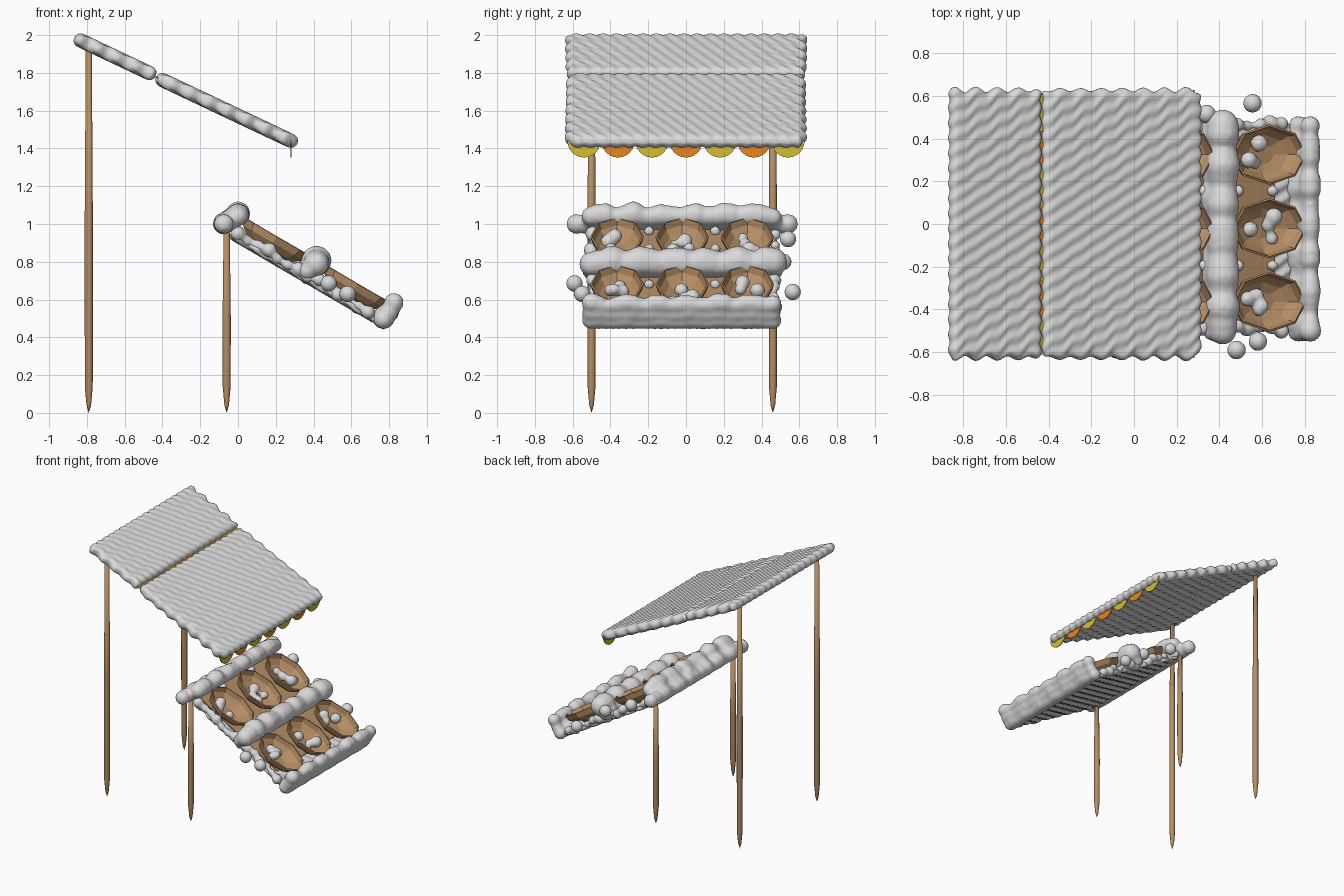
import bpy, bmesh, math, random
from mathutils import Matrix, Vector

random.seed(4)
if "Cube" in bpy.data.objects:
    bpy.data.objects.remove(bpy.data.objects["Cube"])


def material(name, rgb):
    m = bpy.data.materials.new(name)
    m.use_nodes = True
    m.diffuse_color = (*rgb, 1)
    m.node_tree.nodes["Principled BSDF"].inputs["Base Color"].default_value = (*rgb, 1)
    return m


GREY = material("pale grey", (0.7, 0.7, 0.7))
WOOD = material("tan wood", (0.47, 0.27, 0.13))
YELLOW = material("yellow cloth", (0.66, 0.52, 0.03))
ORANGE = material("orange cloth", (0.8, 0.24, 0.01))


def make(name, bm, mat, smooth=False):
    mesh = bpy.data.meshes.new(name)
    bm.to_mesh(mesh)
    bm.free()
    for p in mesh.polygons:
        p.use_smooth = smooth
    mesh.materials.append(mat)
    ob = bpy.data.objects.new(name, mesh)
    bpy.context.scene.collection.objects.link(ob)
    return ob


def remesh(ob, size, smoothing):
    r = ob.modifiers.new("merge", "REMESH")
    r.mode = "VOXEL"
    r.voxel_size = size
    r.use_smooth_shade = True
    s = ob.modifiers.new("soften", "SMOOTH")
    s.iterations = smoothing


def box(size, centre=(0, 0, 0)):
    bm = bmesh.new()
    bmesh.ops.create_cube(bm, size=1, matrix=Matrix.Translation(centre) @ Matrix.Diagonal((*size, 1)))
    return bm


def lumps(name, balls):
    """Melt a list of (centre, radius) balls into one soft body."""
    bm = bmesh.new()
    for c, r in balls:
        bmesh.ops.create_icosphere(bm, subdivisions=2, radius=r, matrix=Matrix.Translation(c))
    remesh(make(name, bm, GREY, True), 0.013, 3)


def slope(x, z, angle):
    return Matrix.Translation((x, 0, z)) @ Matrix.Rotation(angle, 4, "Y")


def rippled_slab(name, size, centre, frame, ridge, edge):
    """Rounded slab with diagonal ridges and a scalloped outline."""
    bm = box(size, centre)
    bmesh.ops.bevel(bm, geom=bm.edges[:], offset=size[2] * 0.45, segments=3,
                    profile=0.5, affect="EDGES")
    ob = make(name, bm, GREY, True)
    remesh(ob, 0.012, 2)
    graph = bpy.context.evaluated_depsgraph_get()
    mesh = bpy.data.meshes.new_from_object(ob.evaluated_get(graph))
    ob.modifiers.clear()
    ob.data = mesh
    shift = [v.normal * ridge * math.sin(math.tau * (v.co.y - 0.6 * v.co.x) / 0.07)
             for v in mesh.vertices]
    for v, d in zip(mesh.vertices, shift):
        v.co += d
        v.co.y *= 1 + edge * math.sin(math.tau * v.co.x / 0.11)
    mesh.transform(frame)


# Roof: two slabs over a striped cloth
PITCH = math.atan2(0.525, 1.11)
roof = slope(-0.275, 1.703, PITCH)
rippled_slab("upper_roof", (0.47, 1.26, 0.068), (-0.418, 0, 0.004), roof, 0.004, 0.018)
rippled_slab("lower_roof", (0.82, 1.26, 0.068), (0.238, 0, 0), roof, 0.004, 0.018)

for i in range(7):
    cloth = ORANGE if i % 2 else YELLOW
    y = (i - 3) * 0.18
    bm = box((1.2, 0.174, 0.006), (0, y * 0.97, 0))
    bm.transform(roof)
    make(f"cloth_stripe_{i + 1}", bm, cloth)
    # Hanging scallop on the front edge
    bm = bmesh.new()
    bmesh.ops.create_cone(bm, cap_ends=True, segments=24, radius1=0.088, radius2=0.088, depth=0.006,
                          matrix=Matrix.Translation((0.28, y, 1.44)) @ Matrix.Rotation(math.pi / 2, 4, "Y"))
    bmesh.ops.bisect_plane(bm, geom=bm.verts[:] + bm.edges[:] + bm.faces[:],
                           plane_co=(0, 0, 1.442), plane_no=(0, 0, 1), clear_outer=True)
    make(f"scallop_{i + 1}", bm, cloth)

# Pointed posts
for label, x, top in (("back", -0.79, 1.925), ("front", -0.06, 0.98)):
    for side, y in (("right", -0.5), ("left", 0.46)):
        bm = bmesh.new()
        profile = [(0, 0), (0.012, 0.04), (0.021, 0.14), (0.022, top * 0.5), (0.016, top), (0, top)]
        verts = [bm.verts.new((r, 0, z)) for r, z in profile]
        edges = [bm.edges.new(p) for p in zip(verts, verts[1:])]
        bmesh.ops.spin(bm, geom=verts + edges, axis=(0, 0, 1), cent=(0, 0, 0),
                       angle=math.tau, steps=12)
        bmesh.ops.remove_doubles(bm, verts=bm.verts[:], dist=0.0005)
        bmesh.ops.recalc_face_normals(bm, faces=bm.faces[:])
        bm.transform(Matrix.Translation((x, y, 0)))
        make(f"{label}_{side}_post", bm, WOOD, True)

# Sloping counter with a wooden board
counter = slope(0.405, 0.81, math.radians(30.3))
rippled_slab("counter_underside", (0.9, 0.98, 0.036), (0, -0.015, -0.108), counter, 0.006, 0.012)
bm = box((0.8, 0.86, 0.008), (-0.06, -0.02, -0.082))
bm.transform(counter)
make("counter_board", bm, WOOD)

# Eight-sided bowls, each with a few lumps of goods
goods = []
for row, s in (("upper", -0.235), ("lower", 0.262)):
    for n, y in enumerate((-0.365, -0.02, 0.325)):
        bm = bmesh.new()
        bmesh.ops.create_uvsphere(bm, u_segments=8, v_segments=8, radius=1)
        bmesh.ops.delete(bm, geom=[v for v in bm.verts if v.co.z > 0.01], context="VERTS")
        bm.transform(counter @ Matrix.Translation((s, y, 0.005)) @ Matrix.Diagonal((0.2, 0.142, 0.1, 1)))
        bowl = make(f"{row}_bowl_{n + 1}", bm, WOOD)
        wall = bowl.modifiers.new("wall", "SOLIDIFY")
        wall.thickness = 0.01
        wall.offset = -1
        for _ in range(4):
            spot = (s + random.uniform(-0.09, 0.07), y + random.uniform(-0.06, 0.06),
                    random.uniform(-0.07, -0.035))
            goods.append((counter @ Vector(spot), random.uniform(0.03, 0.045)))
lumps("bowl_goods", goods)


# Lumpy rails across the counter
def rail(name, points, half=0.48):
    balls = []
    for x, z, r in points:
        for k in range(27):
            y = -0.02 + half * (k / 13 - 1)
            wobble = 0.006 * math.sin(k * 1.4 + x * 9) + random.uniform(-0.004, 0.004)
            balls.append(((x, y, z + wobble), r + wobble))
    return balls


back = rail("back", [(0.0, 1.045, 0.059), (-0.04, 1.015, 0.052), (-0.075, 0.995, 0.053)])
back += [((-0.075, y, 1.0), 0.055) for y in (-0.58, -0.53, 0.49, 0.54)]
lumps("back_rail", back)
lumps("middle_rail", rail("middle", [(0.415, 0.795, 0.075), (0.37, 0.755, 0.055)]))
lumps("front_rail", rail("front", [(0.825, 0.575, 0.046), (0.80, 0.53, 0.048), (0.77, 0.495, 0.054)]))

# Small lumps along the counter sides and between the bowls
edge = []
for i in range(14):
    s = -0.42 + i * 0.062
    for y in (-0.49, 0.46):
        spot = (s, y + random.uniform(-0.015, 0.015), random.uniform(-0.1, -0.075))
        edge.append((counter @ Vector(spot), random.uniform(0.026, 0.042)))
    for y in (-0.195, 0.155):
        if i % 3 == 0:
            edge.append((counter @ Vector((s, y, -0.07)), 0.03))
lumps("side_lumps", edge)

# Loose balls beside the counter
loose = [(0.48, -0.59, 0.685), (0.58, -0.55, 0.63), (0.555, 0.565, 0.64),
         (0.1, 0.54, 0.92), (0.34, 0.515, 0.80)]
for i, c in enumerate(loose):
    bm = bmesh.new()
    bmesh.ops.create_uvsphere(bm, u_segments=20, v_segments=12, radius=0.043,
                              matrix=Matrix.Translation(c))
    make(f"loose_ball_{i + 1}", bm, GREY, True)
